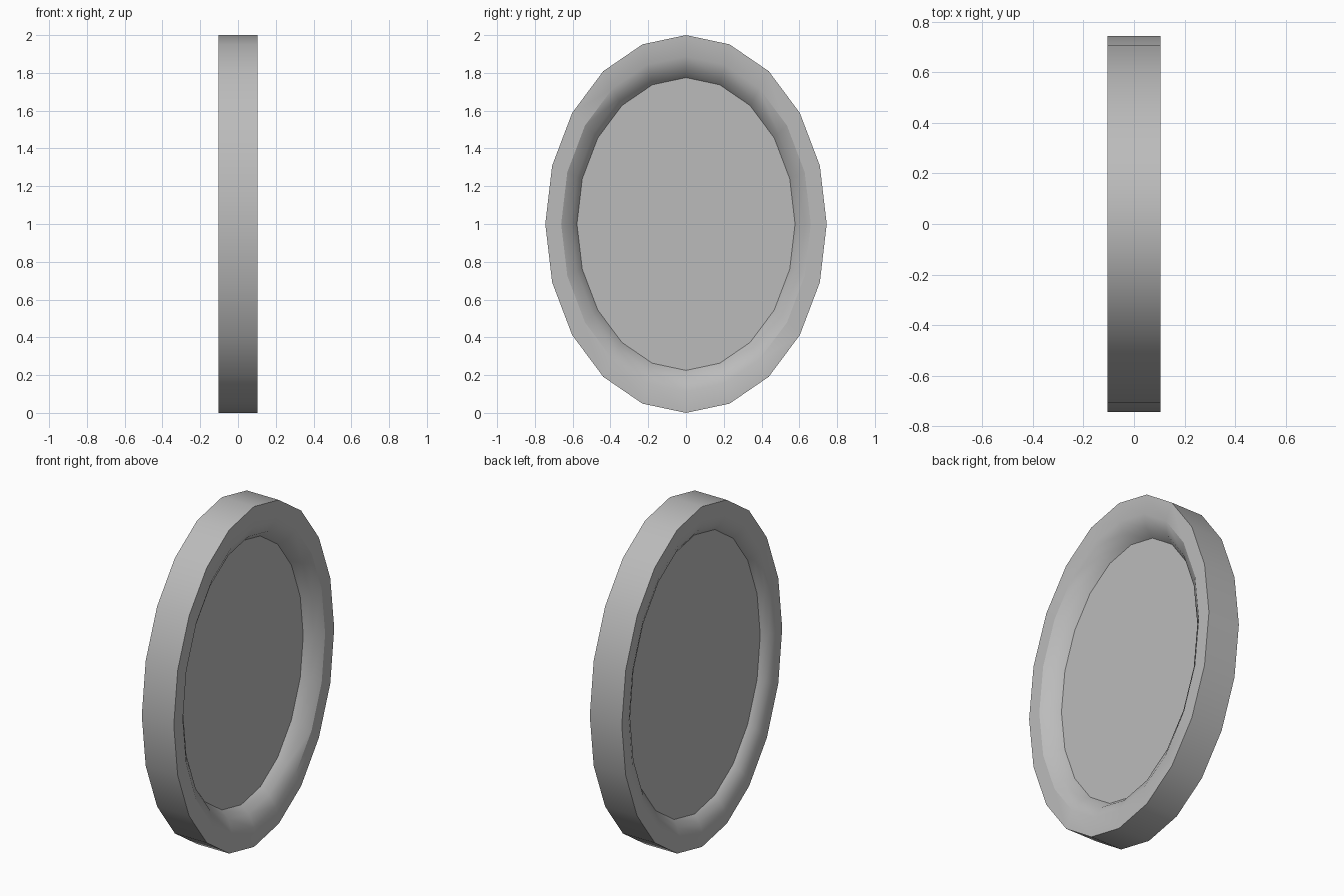
import bpy, bmesh, math

if "Cube" in bpy.data.objects:
    bpy.data.objects.remove(bpy.data.objects["Cube"], do_unlink=True)

SIDES = 20
HALF_WIDTH, HALF_HEIGHT = 0.745, 1.0

grey = bpy.data.materials.new("plain grey")
grey.use_nodes = True
colour = (0.5, 0.5, 0.5, 1)
grey.diffuse_color = colour
grey.node_tree.nodes["Principled BSDF"].inputs["Base Color"].default_value = colour


def oval_sweep(name, profile, closed):
    """Sweep (scale, x) points round an upright oval; cap the ends if open."""
    bm = bmesh.new()
    rings = []
    for scale, x in profile:
        ring = []
        for i in range(SIDES):
            a = math.tau * i / SIDES
            ring.append(bm.verts.new((x, HALF_WIDTH * scale * math.sin(a),
                                      HALF_HEIGHT * (1 + scale * math.cos(a)))))
        rings.append(ring)
    pairs = list(zip(rings, rings[1:]))
    if closed:
        pairs.append((rings[-1], rings[0]))
    else:
        bm.faces.new(rings[0])
        bm.faces.new(rings[-1])
    for r, s in pairs:
        for i in range(SIDES):
            j = (i + 1) % SIDES
            bm.faces.new((r[i], r[j], s[j], s[i]))
    bmesh.ops.recalc_face_normals(bm, faces=bm.faces)
    mesh = bpy.data.meshes.new(name)
    bm.to_mesh(mesh)
    bm.free()
    mesh.materials.append(grey)
    obj = bpy.data.objects.new(name, mesh)
    bpy.context.collection.objects.link(obj)
    bpy.ops.object.select_all(action='DESELECT')
    obj.select_set(True)
    bpy.context.view_layer.objects.active = obj
    bpy.ops.object.shade_smooth_by_angle(angle=math.radians(30))
    return obj


# Oval frame: flat rim with a stepped bevel on one side, a rounded one behind
oval_sweep("oval_frame", [
    (1.0, -0.104), (1.0, 0.104), (0.887, 0.104), (0.815, 0.069),
    (0.775, 0.02), (0.82, -0.055), (0.86, -0.085), (0.91, -0.104)], True)

# Inset panel, its edge buried in the frame
oval_sweep("oval_panel", [(0.84, -0.055), (0.79, 0.02)], False)
